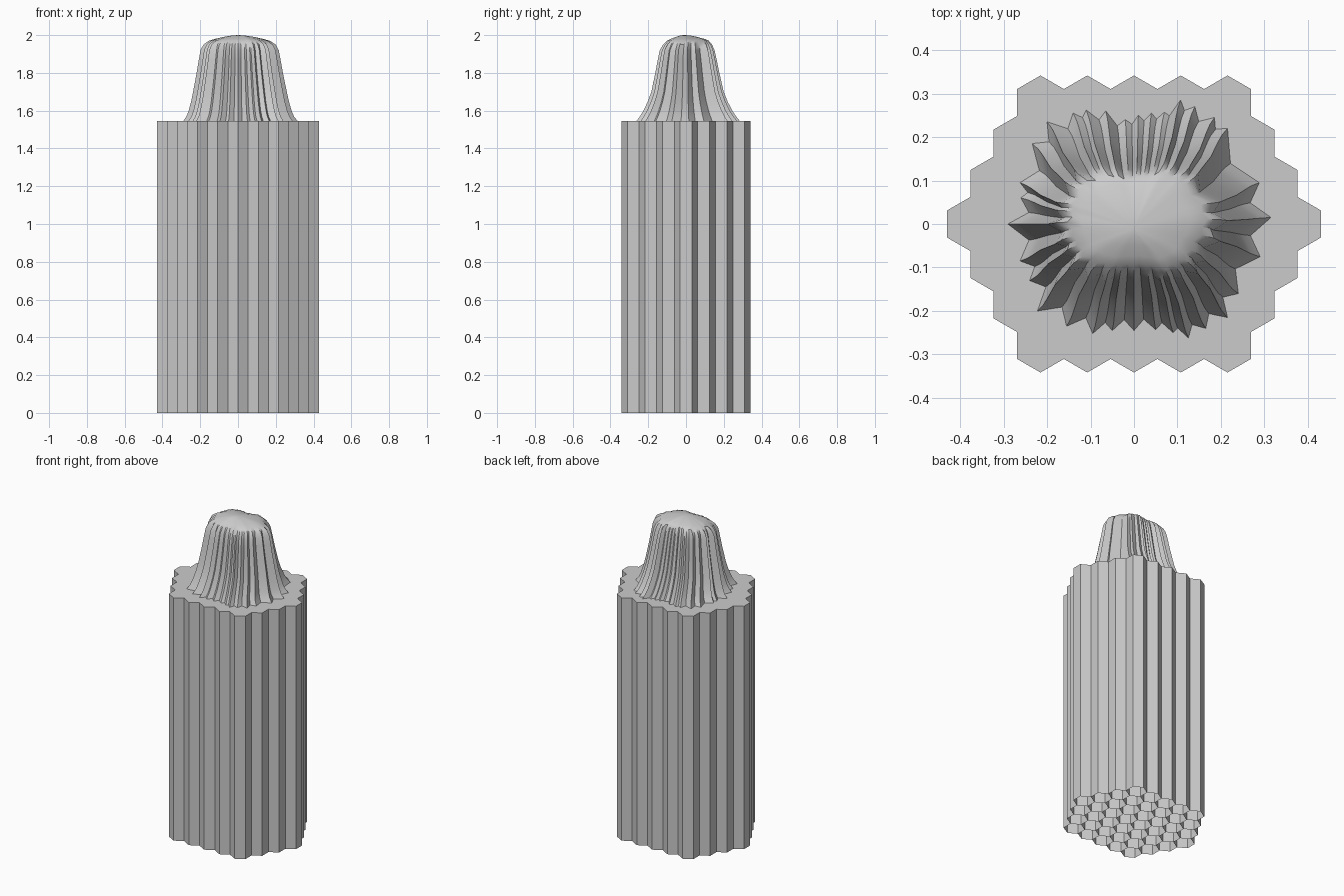
import bpy, bmesh, math
from mathutils import Vector

if "Cube" in bpy.data.objects:
    bpy.data.objects.remove(bpy.data.objects["Cube"])

W = 0.1075                  # hexagon width across flats
R = W / math.sqrt(3)        # hexagon radius
H = 1.545                   # height of the hexagonal columns


def finish(bm, name):
    bmesh.ops.recalc_face_normals(bm, faces=bm.faces)
    me = bpy.data.meshes.new(name)
    bm.to_mesh(me)
    bm.free()
    ob = bpy.data.objects.new(name, me)
    bpy.context.collection.objects.link(ob)
    return ob


# Bundle of hexagonal tubes, closed on top and open underneath
bm = bmesh.new()
for row in range(-3, 4):
    count = 8 - abs(row)
    for i in range(count):
        cx, cy = (i - (count - 1) / 2) * W, row * 1.5 * R
        ring = []
        for k in range(6):
            a = math.radians(60 * k + 30)
            x, y = cx + R * math.cos(a), cy + R * math.sin(a)
            ring.append((bm.verts.new((x, y, 0)), bm.verts.new((x, y, H))))
        for k in range(6):
            (a0, a1), (b0, b1) = ring[k], ring[(k + 1) % 6]
            bm.faces.new((a0, b0, b1, a1))
        bm.faces.new([t for _, t in ring])
finish(bm, "hexagonal_columns")

# Pleated cap: outer tips of the folds at its foot, counter-clockwise
tips = [(.315, .015), (.288, .095), (.215, .22), (.185, .245), (.14, .27),
        (.107, .285), (.07, .257), (.04, .255), (.01, .25), (-.02, .24),
        (-.065, .26), (-.11, .262), (-.14, .255), (-.2, .235), (-.234, .185),
        (-.262, .095), (-.26, .06), (-.29, 0), (-.262, -.085), (-.24, -.13),
        (-.222, -.2), (-.155, -.235), (-.095, -.252), (-.05, -.245),
        (0, -.245), (.05, -.243), (.09, -.25), (.125, -.262), (.165, -.24),
        (.215, -.215), (.24, -.16), (.29, -.075)]
outline = []
for i, p in enumerate(tips):
    a, b = Vector(p), Vector(tips[(i + 1) % len(tips)])
    mid, length = (a + b) / 2, (b - a).length
    outline += [a, mid - mid.normalized() * min(.035, .5 * length)]

# Height, x scale, y scale and y offset of each ring
rings = [(1.545, 1, 1, 0), (1.57, .94, .93, 0), (1.6, .9, .86, 0),
         (1.65, .855, .77, 0), (1.7, .82, .7, 0), (1.8, .755, .62, 0),
         (1.87, .715, .57, 0), (1.92, .685, .53, 0), (1.95, .645, .48, .003),
         (1.97, .56, .42, .005), (1.98, .45, .34, .005), (1.991, .28, .21, 0),
         (1.998, .12, .1, -.005)]
bm = bmesh.new()
loops = [[bm.verts.new((p.x * sx, p.y * sy + oy, z)) for p in outline]
         for z, sx, sy, oy in rings]
n = len(outline)
for lo, hi in zip(loops, loops[1:]):
    for i in range(n):
        j = (i + 1) % n
        bm.faces.new((lo[i], lo[j], hi[j], hi[i]))
top = bm.verts.new((0, -.01, 2))
for i in range(n):
    bm.faces.new((loops[-1][i], loops[-1][(i + 1) % n], top))
# Soften the folds towards the crown
for loop, f in zip(loops[-5:], (.2, .5, .7, .8, .8)):
    old = [v.co.copy() for v in loop]
    for i, v in enumerate(loop):
        v.co = old[i].lerp((old[i - 1] + old[(i + 1) % n]) / 2, f * .6)
cap = finish(bm, "pleated_cap")
bpy.context.view_layer.objects.active = cap
cap.select_set(True)
bpy.ops.object.shade_smooth_by_angle(angle=math.radians(35))
